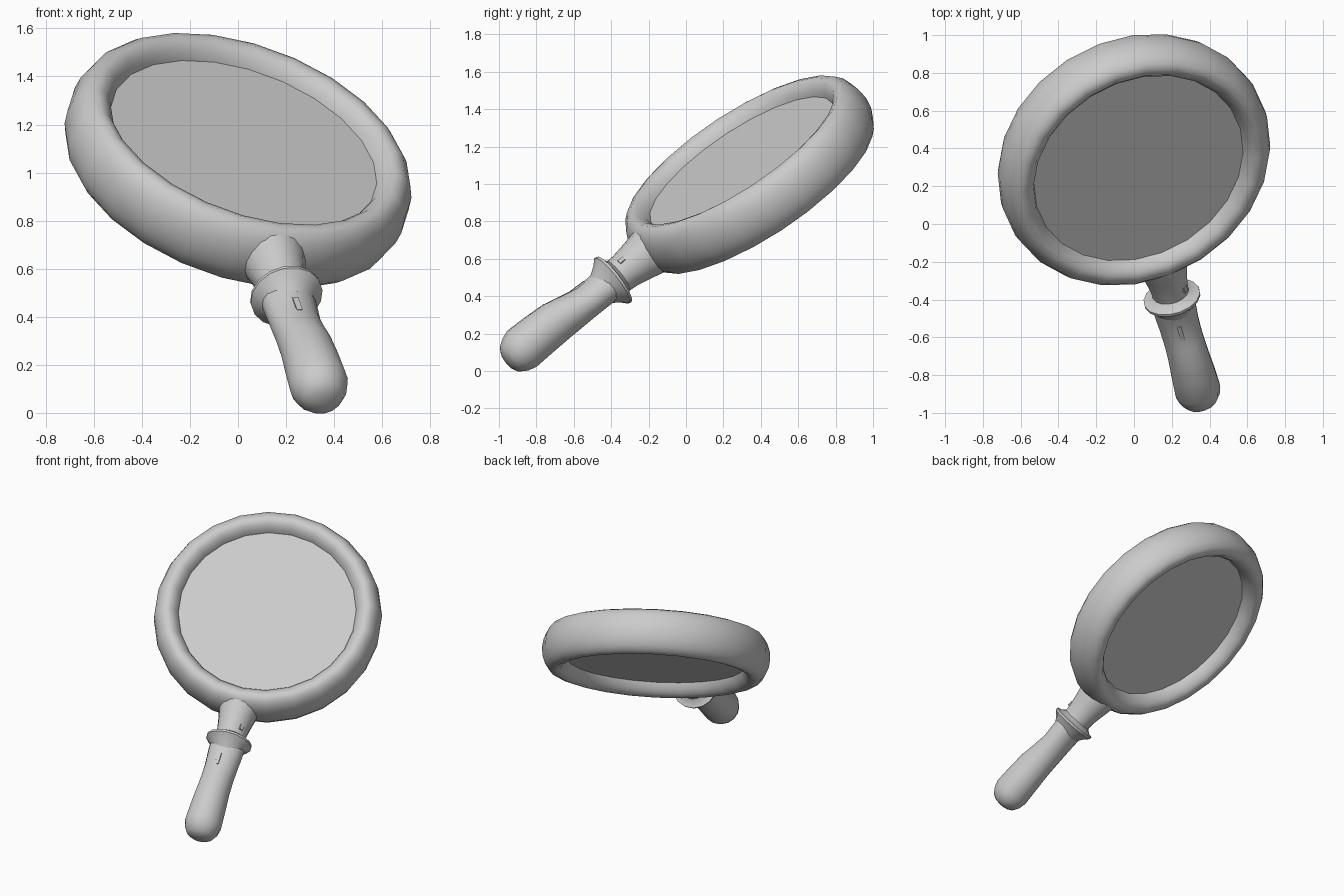
import bpy, bmesh, math
from mathutils import Vector, Matrix

if "Cube" in bpy.data.objects:
    bpy.data.objects.remove(bpy.data.objects["Cube"])

# Tilted frame: D runs down the handle, N is the lens normal, M is sideways
C = Vector((0.0, 0.34, 1.05))
D = Vector((0.213, -0.773, -0.597)).normalized()
N = Vector((0.30, -0.52, 0.80))
N = (N - D * N.dot(D)).normalized()
M = D.cross(N)


def frame(x, y, z):
    m = Matrix((x, y, z)).transposed().to_4x4()
    m.translation = C
    return m


RING = frame(M, D, N)     # local z = lens normal
GRIP = frame(N, M, D)     # local z = along handle


def finish(obj, name, angle=40):
    obj.name = name
    bpy.ops.object.select_all(action='DESELECT')
    obj.select_set(True)
    bpy.context.view_layer.objects.active = obj
    bpy.ops.object.shade_smooth_by_angle(angle=math.radians(angle))


def loft(name, sections, sides=16):
    """Sections are (distance, upper radius, lower radius, side radius)."""
    bm = bmesh.new()
    loops = []
    for s, up, low, side in sections:
        mid, half = (up - low) / 2, (up + low) / 2
        loops.append([bm.verts.new((mid + half * math.cos(a), side * math.sin(a), s))
                      for a in (2 * math.pi * i / sides for i in range(sides))])
    for a, b in zip(loops, loops[1:]):
        for i in range(sides):
            j = (i + 1) % sides
            bm.faces.new((a[i], a[j], b[j], b[i]))
    bm.faces.new(loops[0])
    bm.faces.new(loops[-1])
    bmesh.ops.recalc_face_normals(bm, faces=bm.faces)
    me = bpy.data.meshes.new(name)
    bm.to_mesh(me)
    bm.free()
    obj = bpy.data.objects.new(name, me)
    bpy.context.collection.objects.link(obj)
    obj.matrix_world = GRIP
    finish(obj, name)


# Rim: torus stretched along the lens normal
bpy.ops.mesh.primitive_torus_add(major_segments=24, minor_segments=16,
                                 major_radius=0.656, minor_radius=0.09)
rim = bpy.context.object
rim.matrix_world = RING @ Matrix.Diagonal((1, 1, 1.68, 1))
finish(rim, "rim", 60)

# Lens: thick flat glass disc
bpy.ops.mesh.primitive_cylinder_add(vertices=24, radius=0.59, depth=0.145)
lens = bpy.context.object
lens.matrix_world = RING @ Matrix.Translation((0, 0, 0.0065))
finish(lens, "lens")

# Neck flaring into the rim
loft("neck", [(s, r, r, r) for s, r in
              ((0.64, 0.142), (0.70, 0.134), (0.78, 0.117), (0.86, 0.102), (0.93, 0.098))])

# Collar flange with a thin lip
loft("collar", [(s, r, r, r) for s, r in
                ((0.905, 0.095), (0.93, 0.125), (0.937, 0.153), (0.951, 0.153),
                 (0.98, 0.124), (1.03, 0.09))])

# Grip, swelling toward the butt, with a blunt end cap
loft("grip", [(0.95, 0.10, 0.10, 0.115), (1.02, 0.09, 0.093, 0.116),
              (1.13, 0.085, 0.095, 0.109), (1.23, 0.105, 0.10, 0.107),
              (1.33, 0.127, 0.104, 0.110), (1.45, 0.132, 0.11, 0.118),
              (1.57, 0.132, 0.117, 0.123), (1.615, 0.115, 0.106, 0.112),
              (1.655, 0.088, 0.082, 0.087), (1.674, 0.055, 0.05, 0.052),
              (1.68, 0.02, 0.02, 0.02)])

# Small slot inlays on the neck and grip
for name, s, r, ang, length in (("neck_slot", 0.86, 0.103, -40, 0.035),
                                ("grip_slot", 1.12, 0.086, 12, 0.085)):
    bpy.ops.mesh.primitive_cube_add(size=1)
    slot = bpy.context.object
    slot.matrix_world = (GRIP @ Matrix.Rotation(math.radians(ang), 4, 'Z')
                         @ Matrix.Translation((r, 0, s))
                         @ Matrix.Diagonal((0.014, 0.024, length, 1)))
    finish(slot, name)
